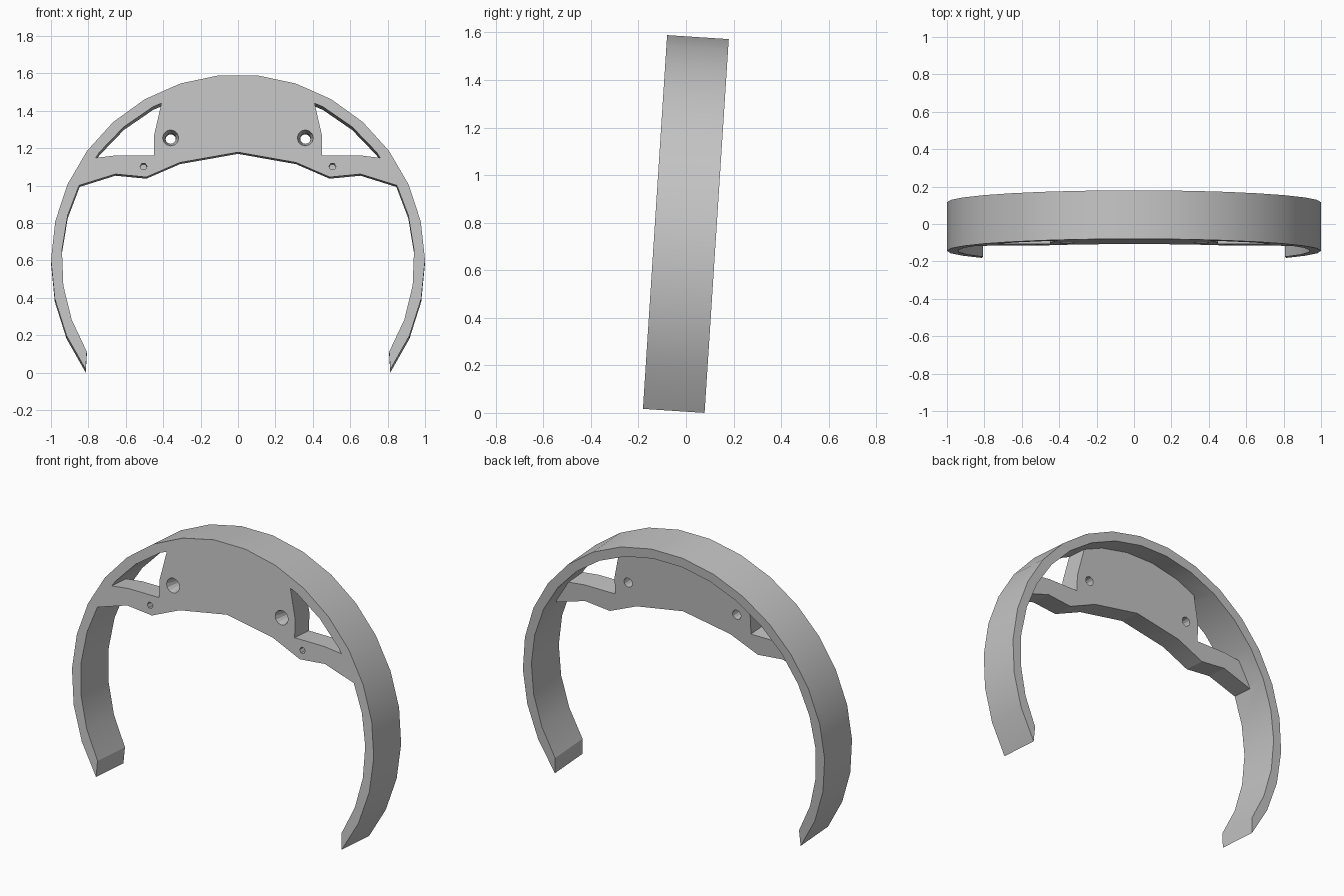
import bpy, bmesh
from math import radians, sin, cos, pi
from mathutils import Matrix, Vector

if "Cube" in bpy.data.objects:
    bpy.data.objects.remove(bpy.data.objects["Cube"], do_unlink=True)

HALF = 0.13                      # half the band depth
LEVEL = 0.597                    # height of the circle centre on the front face
TILT = Matrix.Translation((0, -0.014, 0.588)) @ Matrix.Rotation(radians(-3.7), 4, "X")

grey = bpy.data.materials.new("plain grey")
grey.use_nodes = True
grey.diffuse_color = (0.55, 0.55, 0.55, 1)
grey.node_tree.nodes["Principled BSDF"].inputs["Base Color"].default_value = grey.diffuse_color


def finish(name, bm):
    bmesh.ops.recalc_face_normals(bm, faces=bm.faces)
    mesh = bpy.data.meshes.new(name)
    bm.to_mesh(mesh)
    bm.free()
    mesh.materials.append(grey)
    obj = bpy.data.objects.new(name, mesh)
    bpy.context.collection.objects.link(obj)
    return obj


def arc(radius, start, steps=21):
    sweep = 180 - 2 * start
    angles = [radians(start + sweep * i / steps) for i in range(steps + 1)]
    return [(radius * cos(a), radius * sin(a)) for a in angles]


def loft(bm, loops):
    """Join equal closed loops of points and cap both ends."""
    rings = [[bm.verts.new(p) for p in loop] for loop in loops]
    n = len(rings[0])
    for a, b in zip(rings, rings[1:]):
        for i in range(n):
            j = (i + 1) % n
            bm.faces.new((a[i], a[j], b[j], b[i]))
    bm.faces.new(rings[0])
    bm.faces.new(rings[-1])


def slab(name, outline, y0, y1):
    bm = bmesh.new()
    loft(bm, [[(x, y, z) for x, z in outline] for y in (y0, y1)])
    return finish(name, bm)


def combine(target, other, operation):
    mod = target.modifiers.new(operation, "BOOLEAN")
    mod.operation, mod.solver, mod.object = operation, "EXACT", other
    bpy.ops.object.select_all(action="DESELECT")
    bpy.context.view_layer.objects.active = target
    target.select_set(True)
    bpy.ops.object.modifier_apply(modifier=mod.name)
    bpy.data.objects.remove(other, do_unlink=True)


# Open circular band, its ends cut at a slant
outer, inner = arc(1.0, -35.5), arc(0.943, -31)
bm = bmesh.new()
sections = [[(x, y, z) for (x, z), y in
             ((o, -HALF), (o, HALF), (i, HALF), (i, -HALF))] for o, i in zip(outer, inner)]
loft(bm, sections)
band = finish("headband", bm)

# Mounting plate: right half outline, mirrored, reaching into the band
lower = [(0.31, 1.125), (0.49, 1.047), (0.655, 1.063), (0.85, 1.002)]
window = [(0.76, 1.15), (0.652, 1.163), (0.45, 1.163), (0.45, 1.265), (0.41, 1.44)]
rim = lambda *angles: [(0.965 * cos(radians(a)), 0.965 * sin(radians(a))) for a in angles]
local = lambda pts: [(x, z - LEVEL) for x, z in pts]
half = local(lower) + rim(25, 31, 37) + local(window) + rim(65, 73, 81)
outline = local([(0, 1.18)]) + half + rim(90) + [(-x, z) for x, z in reversed(half)]
plate = slab("mounting_plate", outline, -HALF, 0.005)

# Countersunk through holes and blind pilot holes
bm = bmesh.new()
for side in (-1, 1):
    for x, z, count, profile in (
            (0.36, 1.257, 12, ((-0.15, 0.043), (-0.13, 0.043), (-0.07, 0.028), (0.05, 0.028))),
            (0.505, 1.103, 6, ((-0.15, 0.019), (-0.06, 0.019)))):
        ring = [2 * pi * i / count for i in range(count)]
        loft(bm, [[(side * x + r * cos(a), y, z - LEVEL + r * sin(a)) for a in ring]
                  for y, r in profile])
cutter = finish("hole_cutter", bm)
cutter.hide_render = True
combine(plate, cutter, "DIFFERENCE")

# One solid piece, leaning back
combine(band, plate, "UNION")
band.data.transform(TILT)
bpy.ops.object.select_all(action="DESELECT")
band.select_set(True)
bpy.context.view_layer.objects.active = band
bpy.ops.object.shade_smooth_by_angle(angle=radians(20))
